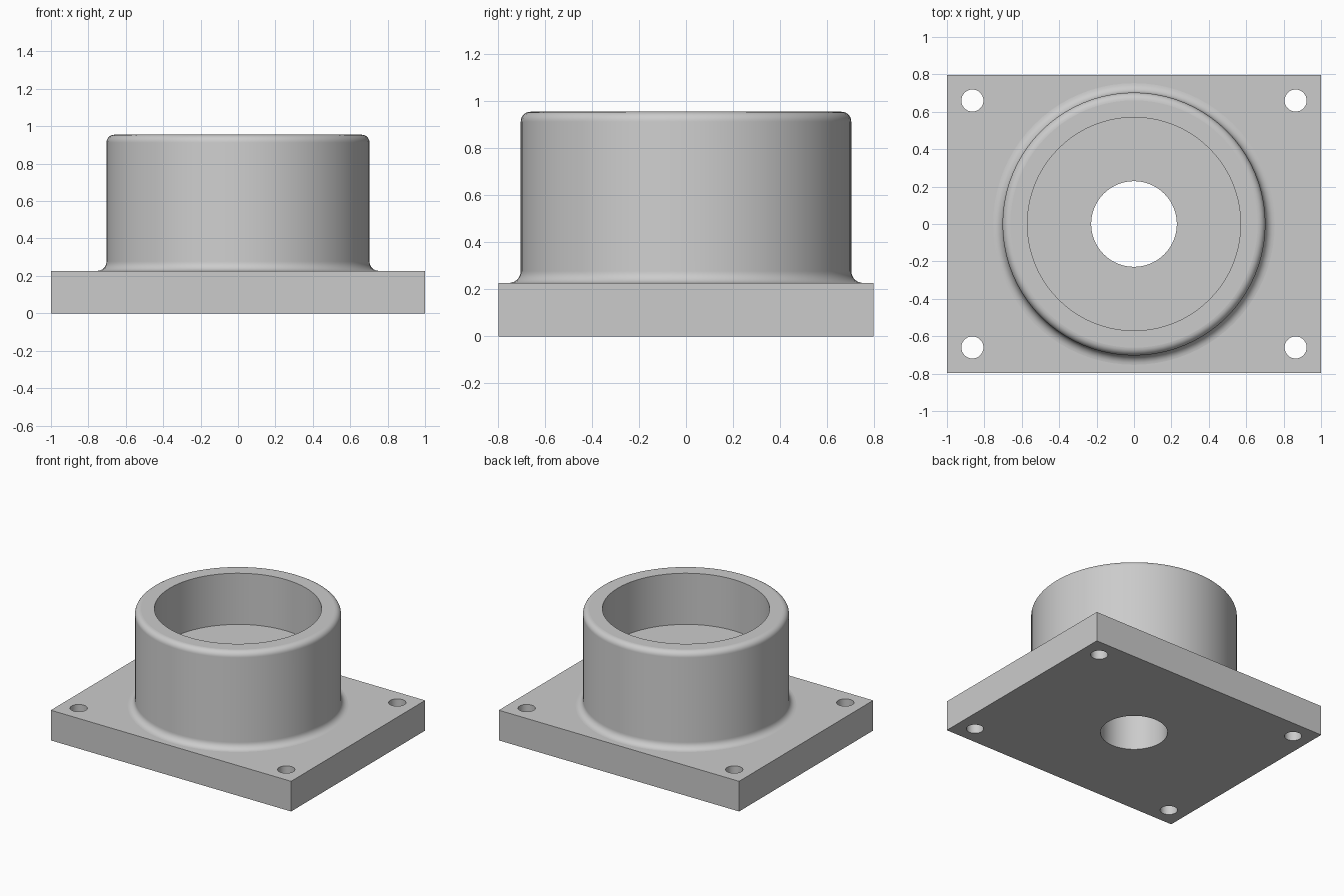
import bpy, bmesh, math

if "Cube" in bpy.data.objects:
    bpy.data.objects.remove(bpy.data.objects["Cube"])

HX, HY, T = 1.0, 0.797, 0.227          # plate half sizes and thickness
TOP, FLOOR = 0.955, 0.57               # rim height, pocket floor height
R_OUT, R_IN, R_BORE = 0.703, 0.57, 0.229
FIL, RND = 0.05, 0.042                 # foot fillet and rim rounding radii
HOLE_R, HOLE_X, HOLE_Y = 0.059, 0.864, 0.66

bm = bmesh.new()


def ring(r, z, n, cx=0, cy=0):
    return [bm.verts.new((cx + r * math.cos(2 * math.pi * i / n),
                          cy + r * math.sin(2 * math.pi * i / n), z)) for i in range(n)]


def loop_edges(loop):
    return [bm.edges.get((a, b)) or bm.edges.new((a, b))
            for a, b in zip(loop, loop[1:] + loop[:1])]


def bridge(a, b):
    n = len(a)
    for i in range(n):
        j = (i + 1) % n
        bm.faces.new((a[i], a[j], b[j], b[i]))


def fill(loops):
    edges = [e for l in loops for e in loop_edges(l)]
    bmesh.ops.triangle_fill(bm, use_beauty=True, use_dissolve=False, edges=edges)


def arc(cr, cz, r, a0, a1, steps=7):
    return [(cr + r * math.cos(math.radians(a0 + (a1 - a0) * i / steps)),
             cz + r * math.sin(math.radians(a0 + (a1 - a0) * i / steps)))
            for i in range(steps + 1)]


# Collar: foot fillet, wall, rounded rim, pocket and through bore
profile = (arc(R_OUT + FIL, T + FIL, FIL, 270, 180)
           + arc(R_OUT - RND, TOP - RND, RND, 0, 90)
           + [(R_IN, TOP), (R_IN, FLOOR), (R_BORE, FLOOR), (R_BORE, 0)])
rings = [ring(r, z, 80) for r, z in profile]
for a, b in zip(rings, rings[1:]):
    bridge(a, b)

# Plate outline and corner bolt holes
corners = [(-HX, -HY), (HX, -HY), (HX, HY), (-HX, HY)]
low = [bm.verts.new((x, y, 0)) for x, y in corners]
high = [bm.verts.new((x, y, T)) for x, y in corners]
bridge(low, high)
low_loops, high_loops = [low, rings[-1]], [high, rings[0]]
for sx in (-1, 1):
    for sy in (-1, 1):
        a = ring(HOLE_R, 0, 32, sx * HOLE_X, sy * HOLE_Y)
        b = ring(HOLE_R, T, 32, sx * HOLE_X, sy * HOLE_Y)
        bridge(a, b)
        low_loops.append(a)
        high_loops.append(b)

# Plate underside and top
fill(low_loops)
fill(high_loops)
bmesh.ops.recalc_face_normals(bm, faces=bm.faces[:])

mesh = bpy.data.meshes.new("flanged_collar")
bm.to_mesh(mesh)
bm.free()
part = bpy.data.objects.new("flanged_collar", mesh)
bpy.context.collection.objects.link(part)

grey = bpy.data.materials.new("plain grey")
grey.diffuse_color = (0.6, 0.6, 0.6, 1)
grey.use_nodes = True
grey.node_tree.nodes["Principled BSDF"].inputs["Base Color"].default_value = grey.diffuse_color
mesh.materials.append(grey)

# Smooth round walls, flat horizontal faces
bpy.context.view_layer.objects.active = part
part.select_set(True)
bpy.ops.object.shade_smooth_by_angle(angle=math.radians(30))
for p in mesh.polygons:
    if abs(p.normal.z) > 0.999:
        p.use_smooth = False
